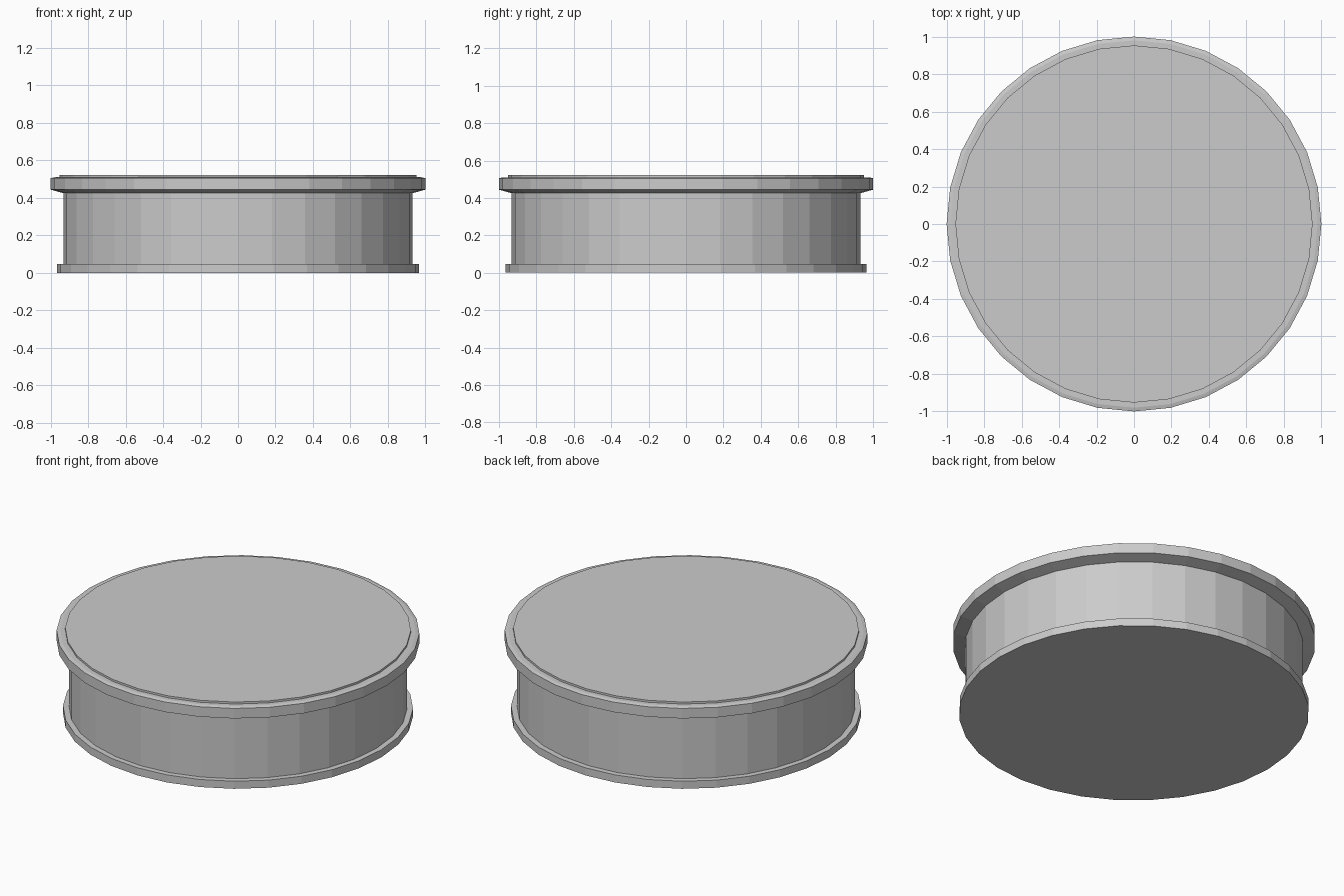
import bpy, math

if "Cube" in bpy.data.objects:
    bpy.data.objects.remove(bpy.data.objects["Cube"])

SIDES = 32

def lathe(name, profile, cap_bottom=False, cap_top=False):
    """Revolve (radius, z) points around z with flat facets."""
    verts = [(r * math.cos(2 * math.pi * i / SIDES), r * math.sin(2 * math.pi * i / SIDES), z)
             for r, z in profile for i in range(SIDES)]
    faces = []
    for k in range(len(profile) - 1):
        for i in range(SIDES):
            j = (i + 1) % SIDES
            a, b = k * SIDES, (k + 1) * SIDES
            faces.append((a + i, a + j, b + j, b + i))
    if cap_bottom:
        faces.append(tuple(reversed(range(SIDES))))
    if cap_top:
        faces.append(tuple(range(len(verts) - SIDES, len(verts))))
    mesh = bpy.data.meshes.new(name)
    mesh.from_pydata(verts, [], faces)
    obj = bpy.data.objects.new(name, mesh)
    bpy.context.collection.objects.link(obj)
    return obj

# Thin foot ring with the closed underside
lathe("base", [(0.965, 0), (0.965, 0.046), (0.932, 0.046)], cap_bottom=True)
# Straight drum wall
lathe("drum_wall", [(0.932, 0.046), (0.932, 0.425)])
# Flared rim with a slightly raised flat top
lathe("rim_and_top", [(0.932, 0.425), (1.0, 0.444), (1.0, 0.505), (0.98, 0.51),
                      (0.953, 0.51), (0.953, 0.522)], cap_top=True)
